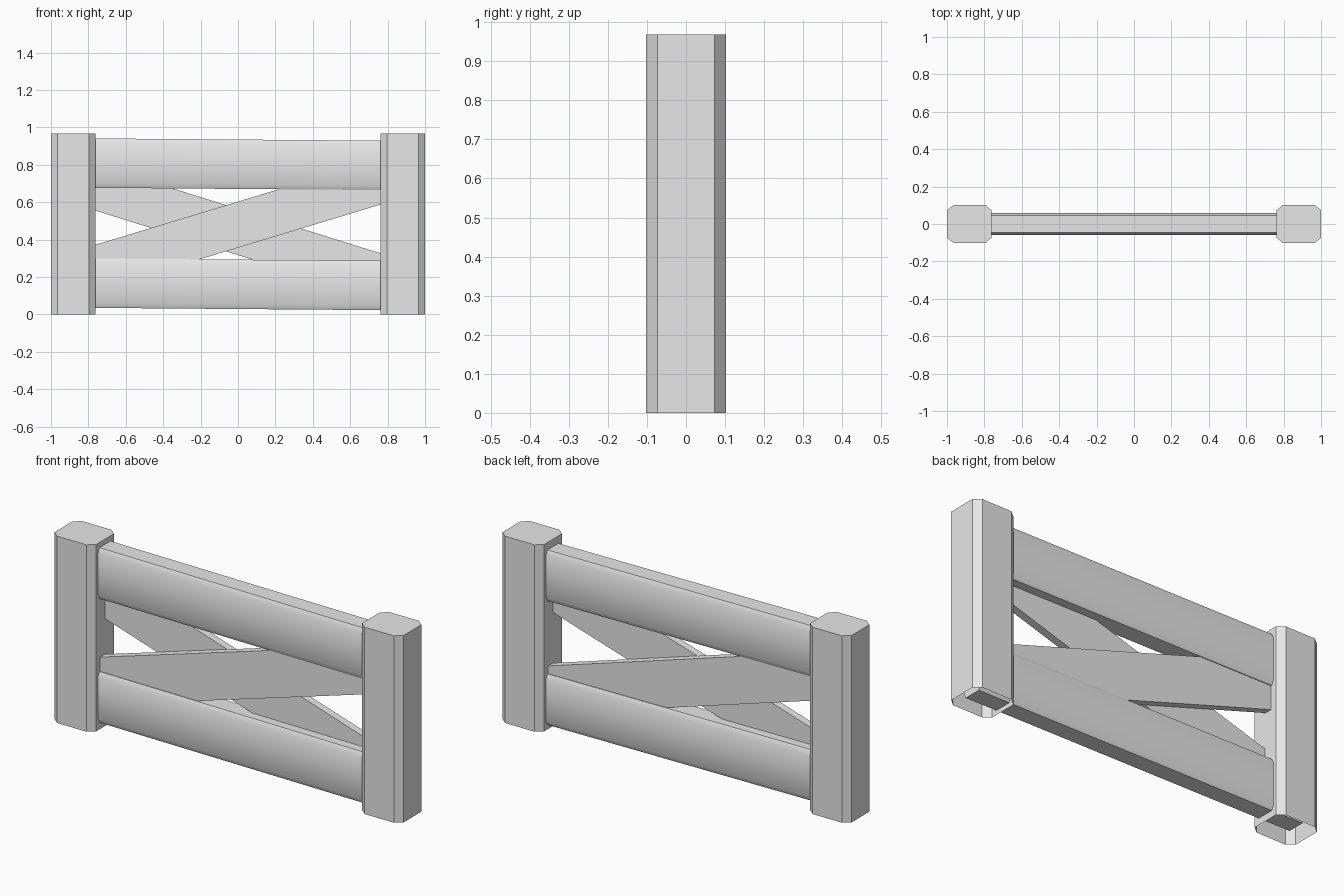
import bpy, bmesh, math
from mathutils import Matrix, Vector

cube = bpy.data.objects.get("Cube")
if cube:
    bpy.data.objects.remove(cube, do_unlink=True)

GREY = (0.8, 0.8, 0.8, 1)
mat = bpy.data.materials.new("light_grey")
mat.use_nodes = True
mat.diffuse_color = GREY
mat.node_tree.nodes["Principled BSDF"].inputs["Base Color"].default_value = GREY


def octagon(a, b, ca, cb):
    """Rectangle of half sizes a, b with corners cut by ca, cb."""
    return [(a, b - cb), (a - ca, b), (ca - a, b), (-a, b - cb),
            (-a, cb - b), (ca - a, -b), (a - ca, -b), (a, cb - b)]


def prism(name, section, length, matrix, start_cap=True, smooth=False):
    """Extrude a section along local z from 0 to length, then place it."""
    bm = bmesh.new()
    low = [bm.verts.new((u, v, 0)) for u, v in section]
    high = [bm.verts.new((u, v, length)) for u, v in section]
    n = len(section)
    for i in range(n):
        j = (i + 1) % n
        bm.faces.new((low[i], low[j], high[j], high[i]))
    bm.faces.new(high)
    if start_cap:
        bm.faces.new(low[::-1])
    bm.transform(matrix)
    mesh = bpy.data.meshes.new(name)
    bm.to_mesh(mesh)
    bm.free()
    mesh.materials.append(mat)
    obj = bpy.data.objects.new(name, mesh)
    bpy.context.collection.objects.link(obj)
    if smooth:
        bpy.ops.object.select_all(action='DESELECT')
        obj.select_set(True)
        bpy.context.view_layer.objects.active = obj
        bpy.ops.object.shade_smooth_by_angle(angle=math.radians(35))
    return obj


def beam(name, section, length, z, tilt, y=0, smooth=False):
    """Lay a prism along x, centred, tilted about y; section is (height, depth)."""
    m = (Matrix.Translation((0, y, z)) @ Matrix.Rotation(math.pi / 2 - tilt, 4, 'Y')
         @ Matrix.Translation((0, 0, -length / 2)))
    return prism(name, section, length, m, smooth=smooth)


# Hollow chamfered posts, open underneath
for side, name in ((-1, "right_post"), (1, "left_post")):
    prism(name, octagon(0.119, 0.102, 0.035, 0.029), 0.968,
          Matrix.Translation((side * 0.881, 0, 0)), start_cap=False)

# Horizontal rails, drooping slightly to one side
for name, z in (("lower_rail", 0.161), ("upper_rail", 0.803)):
    beam(name, octagon(0.132, 0.058, 0.025, 0.013), 1.88, z,
         math.radians(-0.45), smooth=True)

# Crossed flat braces
plank = [(0.118, 0.02), (-0.118, 0.02), (-0.118, -0.02), (0.118, -0.02)]
beam("front_brace", plank, 1.8, 0.48, math.atan(0.303), y=-0.021)
beam("back_brace", plank, 1.8, 0.441, -math.atan(0.312), y=0.021)
